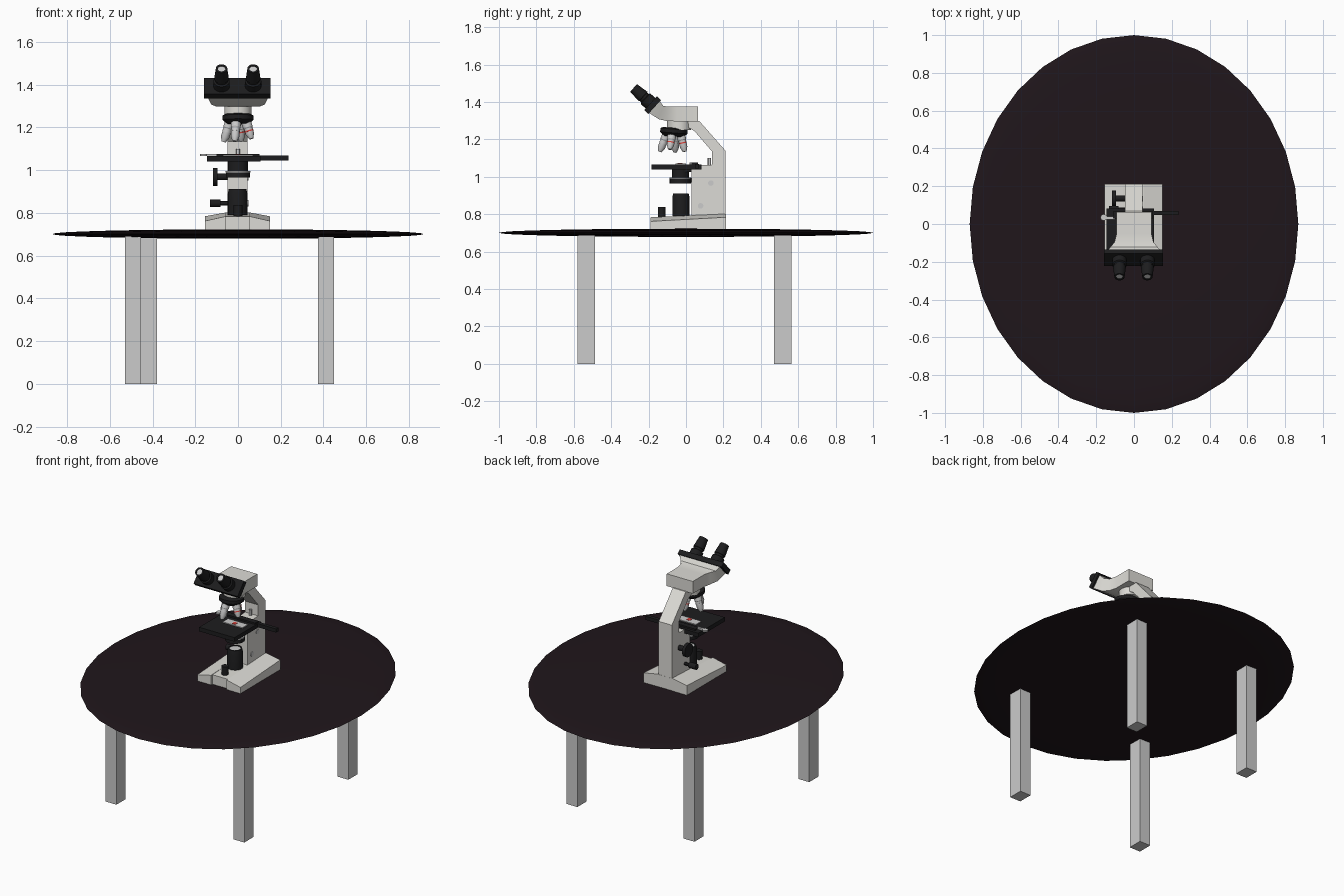
import bpy, bmesh, math
from mathutils import Vector, Matrix

if "Cube" in bpy.data.objects:
    bpy.data.objects.remove(bpy.data.objects["Cube"])


def material(name, rgb):
    m = bpy.data.materials.new(name)
    m.diffuse_color = (*rgb, 1)
    m.use_nodes = True
    m.node_tree.nodes["Principled BSDF"].inputs["Base Color"].default_value = m.diffuse_color
    return m


BLACK = material("black", (0.012, 0.012, 0.013))
IVORY = material("ivory", (0.72, 0.71, 0.67))
CHROME = material("chrome", (0.6, 0.6, 0.61))
WOOD = material("dark_wood", (0.014, 0.008, 0.011))
RED = material("red", (0.7, 0.05, 0.04))


def finish(name, bm, mat=None, angle=30):
    bmesh.ops.recalc_face_normals(bm, faces=bm.faces)
    me = bpy.data.meshes.new(name)
    bm.to_mesh(me)
    bm.free()
    if mat:
        me.materials.append(mat)
    me.shade_smooth()
    me.set_sharp_from_angle(angle=math.radians(angle))
    ob = bpy.data.objects.new(name, me)
    bpy.context.collection.objects.link(ob)
    return ob


def box(name, x, y, z, mat=None):
    bm = bmesh.new()
    bmesh.ops.create_cube(bm, size=1)
    for v in bm.verts:
        v.co = [(a + b) / 2 + c * (b - a) for (a, b), c in zip((x, y, z), v.co)]
    return finish(name, bm, mat)


def loft(name, sections, mat=None, angle=30):
    bm = bmesh.new()
    rings = [[bm.verts.new(p) for p in s] for s in sections]
    n = len(rings[0])
    for a, b in zip(rings, rings[1:]):
        for i in range(n):
            j = (i + 1) % n
            bm.faces.new((a[i], a[j], b[j], b[i]))
    bm.faces.new(rings[0])
    bm.faces.new(rings[-1])
    return finish(name, bm, mat, angle)


def prism(name, profile, x0, x1, mat=None):
    return loft(name, [[(x, y, z) for y, z in profile] for x in (x0, x1)], mat)


def turned(name, profile, origin, axis, mat=None, seg=24):
    """Revolve (radius, distance) points round an axis from origin."""
    rot = Vector(axis).to_track_quat('Z', 'Y').to_matrix()
    o = Vector(origin)
    rings = [[o + rot @ Vector((r * math.cos(2 * math.pi * i / seg),
                                r * math.sin(2 * math.pi * i / seg), d))
              for i in range(seg)] for r, d in profile]
    return loft(name, rings, mat)


def rod(name, r, origin, axis, length, mat=None, seg=24):
    return turned(name, [(r, 0), (r, length)], origin, axis, mat, seg)


# Table: flattened ball top on four square legs
bm = bmesh.new()
bmesh.ops.create_uvsphere(bm, u_segments=32, v_segments=16, radius=1)
bmesh.ops.transform(bm, matrix=Matrix.Translation((0, 0, 0.701))
                    @ Matrix.Diagonal((0.87, 1, 0.022, 1)), verts=bm.verts)
finish("table_top", bm, WOOD)
for name, x, y in (("front_left", -0.492, -0.533), ("front_right", 0.412, -0.533),
                   ("back_left", -0.416, 0.517), ("back_right", 0.412, 0.517)):
    box(name + "_leg", (x - 0.038, x + 0.038), (y - 0.046, y + 0.046), (0, 0.7))

# Base: sloping side wings and a slightly recessed centre
for name, outer, inner in (("base_left", -0.155, -0.057), ("base_right", 0.15, 0.053)):
    loft(name, [[(outer, y, 0.712), (outer, y, side), (inner, y, top), (inner, y, 0.712)]
                for y, side, top in ((-0.19, 0.762, 0.784), (0.213, 0.784, 0.802))], IVORY)
prism("base_centre", [(-0.177, 0.712), (-0.177, 0.783), (0.212, 0.801), (0.212, 0.712)],
      -0.057, 0.053, IVORY)

# Arm
prism("arm", [(0.03, 0.78), (0.211, 0.78), (0.211, 1.14), (0.07, 1.30), (0.01, 1.30),
              (0.015, 1.262), (0.045, 1.245), (0.14, 1.135), (0.14, 1.065), (0.03, 1.06)],
     -0.048, 0.045, IVORY)

# Head: flares toward the eyepieces
head = [(0.063, 1.297, 0.063, 1.375, 0.092), (-0.05, 1.297, -0.05, 1.375, 0.092),
        (-0.10, 1.298, -0.095, 1.375, 0.103), (-0.145, 1.308, -0.122, 1.38, 0.125),
        (-0.205, 1.347, -0.145, 1.412, 0.145)]
loft("head", [[(-w, yb, zb), (w, yb, zb), (w, yt, zt), (-w, yt, zt)]
              for yb, zb, yt, zt, w in head], IVORY)

# Binocular plate and eyepieces
n = Vector((0, -0.74, 0.67)).normalized()
t = Vector((0, 0.67, 0.74)).normalized()
c = Vector((0, -0.178, 1.383))
corners = [c + n * a + t * b for a, b in ((-0.014, -0.05), (0.016, -0.05),
                                          (0.016, 0.05), (-0.014, 0.05))]
prism("eyepiece_plate", [(p.y, p.z) for p in corners], -0.158, 0.153, BLACK)
for name, x in (("left", -0.077), ("right", 0.071)):
    o = c + Vector((x, 0, 0))
    turned(name + "_eyepiece", [(0.038, 0), (0.038, 0.052), (0.03, 0.056), (0.03, 0.068),
                                (0.034, 0.07), (0.031, 0.1), (0.027, 0.138),
                                (0.018, 0.138), (0.018, 0.132)], o, n, BLACK)
    rod(name + "_eyepiece_lens", 0.018, o + n * 0.125, n, 0.009, CHROME)

# Nosepiece with four flared objectives
nose = Vector((0, -0.065, 1.24))
down = Vector((0, -0.08, -1)).normalized()
rod("nosepiece_neck", 0.064, (0, -0.037, 1.25), (0, 0, 1), 0.05, IVORY, 32)
turned("nosepiece_disc", [(0.06, -0.022), (0.073, -0.015), (0.073, 0.005), (0.05, 0.024)],
       nose, down, BLACK, 32)
for i, (length, ring) in enumerate(((0.105, CHROME), (0.09, RED), (0.1, RED), (0.105, CHROME))):
    a = math.radians(-103 + 90 * i)
    side = Vector((math.cos(a), math.sin(a), 0))
    d = (down + side * math.tan(math.radians(18))).normalized()
    o = nose + down * 0.008 + side * 0.037
    turned(f"objective_{i + 1}", [(0.023, 0), (0.023, 0.035), (0.02, 0.04),
                                  (0.02, length - 0.025), (0.01, length)], o, d, CHROME)
    rod(f"objective_ring_{i + 1}", 0.0212, o + d * 0.05, d, 0.006, ring)

# Stage, slide, clip and side control bar
box("stage", (-0.145, 0.105), (-0.185, 0.083), (1.04, 1.066), BLACK)
box("stage_mount", (-0.04, 0.04), (-0.03, 0.11), (1.025, 1.045), BLACK)
box("stage_bar", (0.09, 0.236), (0.047, 0.07), (1.045, 1.068), BLACK)
box("slide_guide", (-0.11, 0.1), (0.03, 0.065), (1.066, 1.076), BLACK)
box("slide", (-0.07, 0.07), (-0.055, 0.0), (1.066, 1.071), CHROME)
box("slide_label", (-0.012, 0.012), (-0.045, -0.02), (1.071, 1.073), RED)
box("slide_clip", (-0.165, -0.1), (0.025, 0.04), (1.066, 1.076), CHROME)
rod("slide_clip_knob", 0.017, (-0.16, 0.035, 1.066), (0, 0, 1), 0.01, CHROME, 16)
rod("stage_stop", 0.009, (0, 0.125, 1.05), (0, 0, 1), 0.05, CHROME, 12)

# Condenser, lamp and front dial
rod("condenser", 0.046, (0, -0.03, 0.985), (0, 0, 1), 0.06, BLACK)
rod("condenser_collar", 0.057, (0, -0.03, 0.965), (0, 0, 1), 0.025, BLACK)
rod("condenser_ring", 0.058, (0, -0.03, 0.99), (0, 0, 1), 0.006, CHROME)
box("condenser_bracket", (-0.02, 0.02), (-0.03, 0.04), (0.97, 0.995), BLACK)
turned("lamp", [(0.046, 0), (0.046, 0.1), (0.041, 0.122), (0.033, 0.122), (0.033, 0.118)],
       (-0.002, -0.027, 0.79), (0, 0, 1), BLACK)
rod("lamp_lens", 0.033, (-0.002, -0.027, 0.905), (0, 0, 1), 0.004, CHROME)
rod("front_dial", 0.021, (0, -0.13, 0.78), (0, 0, 1), 0.058, BLACK, 16)

# Focus controls on the left, axle ends on the right
rod("focus_knob", 0.042, (-0.116, 0.136, 0.969), (1, 0, 0), 0.02, BLACK)
rod("focus_knob_shaft", 0.016, (-0.1, 0.136, 0.969), (1, 0, 0), 0.06, BLACK, 16)
rod("lower_knob", 0.018, (-0.132, 0.078, 0.845), (1, 0, 0), 0.05, BLACK, 16)
rod("lower_knob_shaft", 0.01, (-0.09, 0.078, 0.845), (1, 0, 0), 0.05, BLACK, 12)
for name, y, z in (("upper_axle_end", 0.133, 0.967), ("lower_axle_end", 0.078, 0.845)):
    rod(name, 0.015, (0.04, y, z), (1, 0, 0), 0.008, CHROME, 16)
